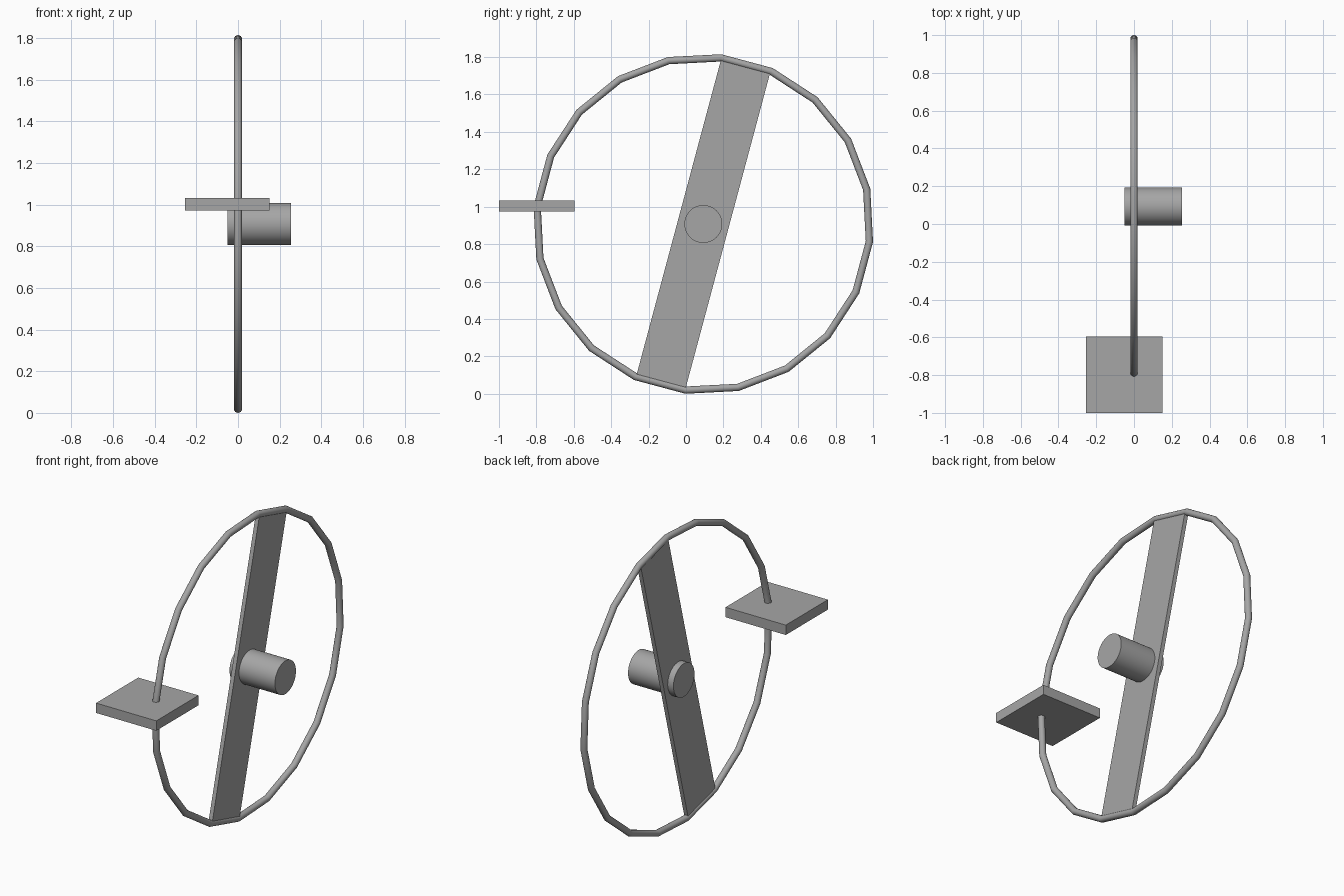
import bpy
from math import radians, cos
from mathutils import Matrix, Vector

cube = bpy.data.objects.get("Cube")
if cube:
    bpy.data.objects.remove(cube, do_unlink=True)

# Main dimensions
HUB = Vector((0, 0.0925, 0.9075))   # wheel centre
RING_R, TUBE_R = 0.893, 0.0195
SIDES = 20
TILT = radians(15)                  # lean of the spoke towards +y

grey = bpy.data.materials.new("plain grey")
grey.use_nodes = True
colour = (0.38, 0.38, 0.38, 1)
grey.diffuse_color = colour
grey.node_tree.nodes["Principled BSDF"].inputs["Base Color"].default_value = colour


def finish(name, smooth=False):
    """Name and colour the active object, optionally smoothing it."""
    obj = bpy.context.object
    obj.name = obj.data.name = name
    obj.data.materials.clear()
    obj.data.materials.append(grey)
    if smooth:
        bpy.ops.object.shade_smooth_by_angle(angle=radians(35))
    return obj


def box(name, size, centre, lean=0):
    """Box of full size, leaning about the x axis."""
    bpy.ops.mesh.primitive_cube_add(size=1, location=centre)
    obj = finish(name)
    obj.data.transform(Matrix.Rotation(lean, 4, 'X') @ Matrix.Diagonal((*size, 1)))
    return obj


# Wheel ring: 20-sided hoop standing in the yz plane, turned with the spoke
bpy.ops.mesh.primitive_torus_add(
    major_segments=SIDES, minor_segments=16,
    major_radius=RING_R, minor_radius=TUBE_R, location=HUB)
ring = finish("wheel_ring", smooth=True)
upright = Matrix.Rotation(radians(90), 4, 'Z') @ Matrix.Rotation(radians(90), 4, 'X')
ring.data.transform(upright @ Matrix.Rotation(radians(-6), 4, 'Z'))

# Flat spoke spanning the ring, ends buried in the tube
spoke_length = 2 * RING_R * cos(radians(180 / SIDES))
box("spoke", (0.025, 0.272, spoke_length), HUB, -TILT)

# Axle through the hub, longer on the +x side
bpy.ops.mesh.primitive_cylinder_add(
    vertices=48, radius=0.101, depth=0.305,
    location=HUB + Vector((0.1015, 0, 0)), rotation=(0, radians(90), 0))
finish("axle", smooth=True)

# Pedal plate threaded on the front of the ring
box("pedal", (0.405, 0.405, 0.06), (-0.0515, -0.7975, 1.003))
